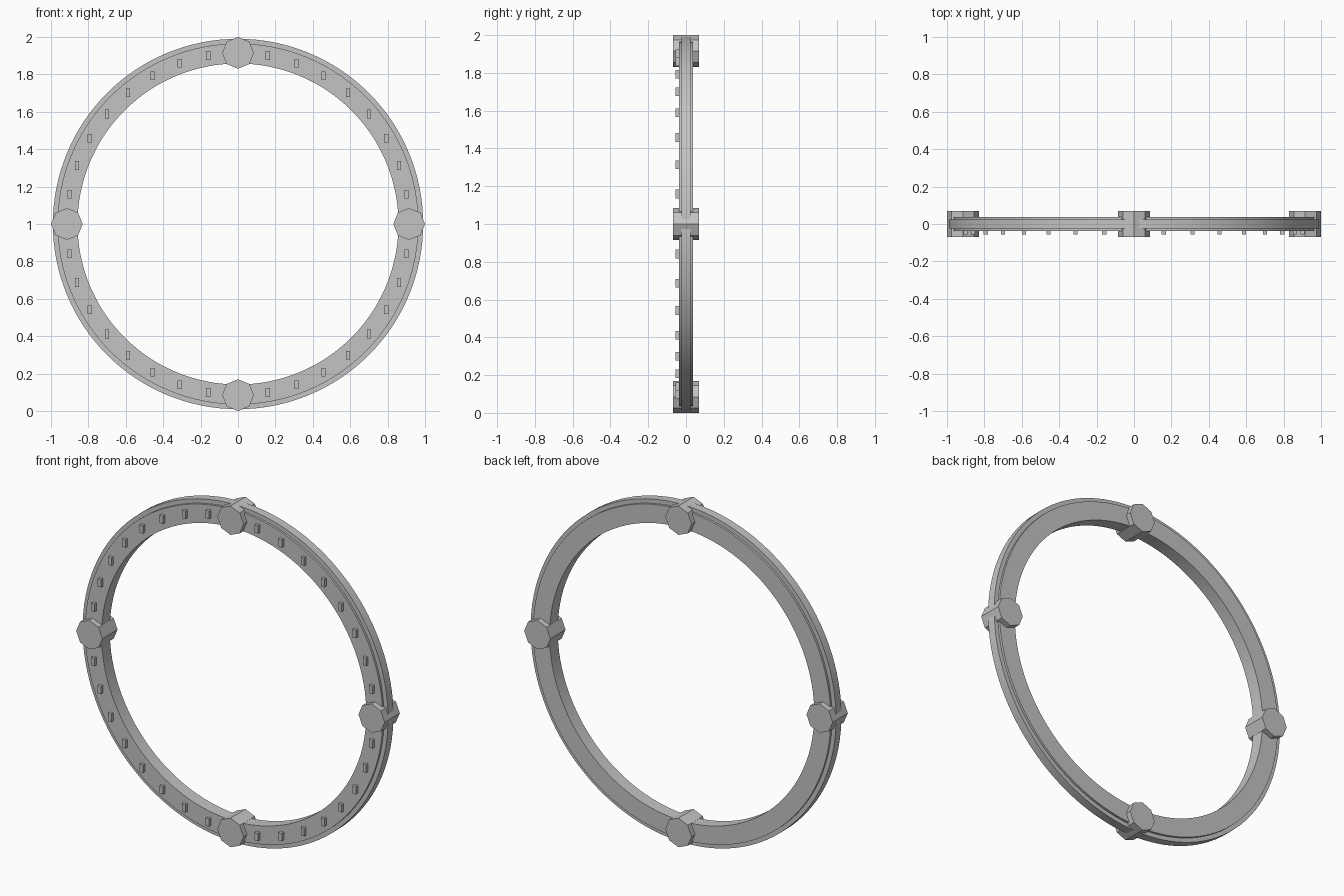
import bpy
import bmesh
from math import sin, cos, pi, radians
from mathutils import Matrix, Vector

cube = bpy.data.objects.get("Cube")
if cube:
    bpy.data.objects.remove(cube, do_unlink=True)

CENTRE = Vector((0, 0, 1))
KNOB_R = 0.085
MID_R = 1 - KNOB_R      # radius on which knobs and studs sit

grey = bpy.data.materials.new("plain grey")
grey.use_nodes = True
colour = (0.55, 0.55, 0.55, 1)
grey.diffuse_color = colour
grey.node_tree.nodes["Principled BSDF"].inputs["Base Color"].default_value = colour


def on_ring(angle, radius, y=0):
    return CENTRE + Vector((radius * cos(angle), y, radius * sin(angle)))


def finish(name, bm):
    bmesh.ops.recalc_face_normals(bm, faces=bm.faces)
    mesh = bpy.data.meshes.new(name)
    bm.to_mesh(mesh)
    bm.free()
    mesh.materials.append(grey)
    obj = bpy.data.objects.new(name, mesh)
    bpy.context.collection.objects.link(obj)
    return obj


# Ring: stepped cross-section (radius, y) swept around the y axis
half = [(0.858, 0.038), (0.965, 0.038), (0.965, 0.025), (0.99, 0.025)]
profile = half + [(r, -y) for r, y in reversed(half)]
steps = 128
bm = bmesh.new()
loops = [[bm.verts.new(on_ring(2 * pi * i / steps, r, y)) for r, y in profile]
         for i in range(steps)]
n = len(profile)
for i in range(steps):
    a, b = loops[i], loops[(i + 1) % steps]
    for j in range(n):
        k = (j + 1) % n
        bm.faces.new((a[j], a[k], b[k], b[j]))
ring = finish("ring", bm)
bpy.ops.object.select_all(action='DESELECT')
ring.select_set(True)
bpy.context.view_layer.objects.active = ring
bpy.ops.object.shade_smooth_by_angle(angle=radians(30))

# Octagonal knobs at the four quarters, one corner pointing outwards
for name, quarter in (("left", 0), ("top", 1), ("right", 2), ("bottom", 3)):
    bm = bmesh.new()
    place = Matrix.Translation(on_ring(quarter * pi / 2, MID_R))
    bmesh.ops.create_cone(bm, cap_ends=True, segments=8, radius1=KNOB_R,
                          radius2=KNOB_R, depth=0.14,
                          matrix=place @ Matrix.Rotation(pi / 2, 4, 'X'))
    finish(name + "_knob", bm)

# Small upright studs on the front, every ten degrees between the knobs
bm = bmesh.new()
for degrees in range(0, 360, 10):
    if degrees % 90:
        place = Matrix.Translation(on_ring(radians(degrees), MID_R, -0.044))
        bmesh.ops.create_cube(bm, size=1, matrix=place @ Matrix.Diagonal((0.022, 0.025, 0.046, 1)))
finish("front_studs", bm)
